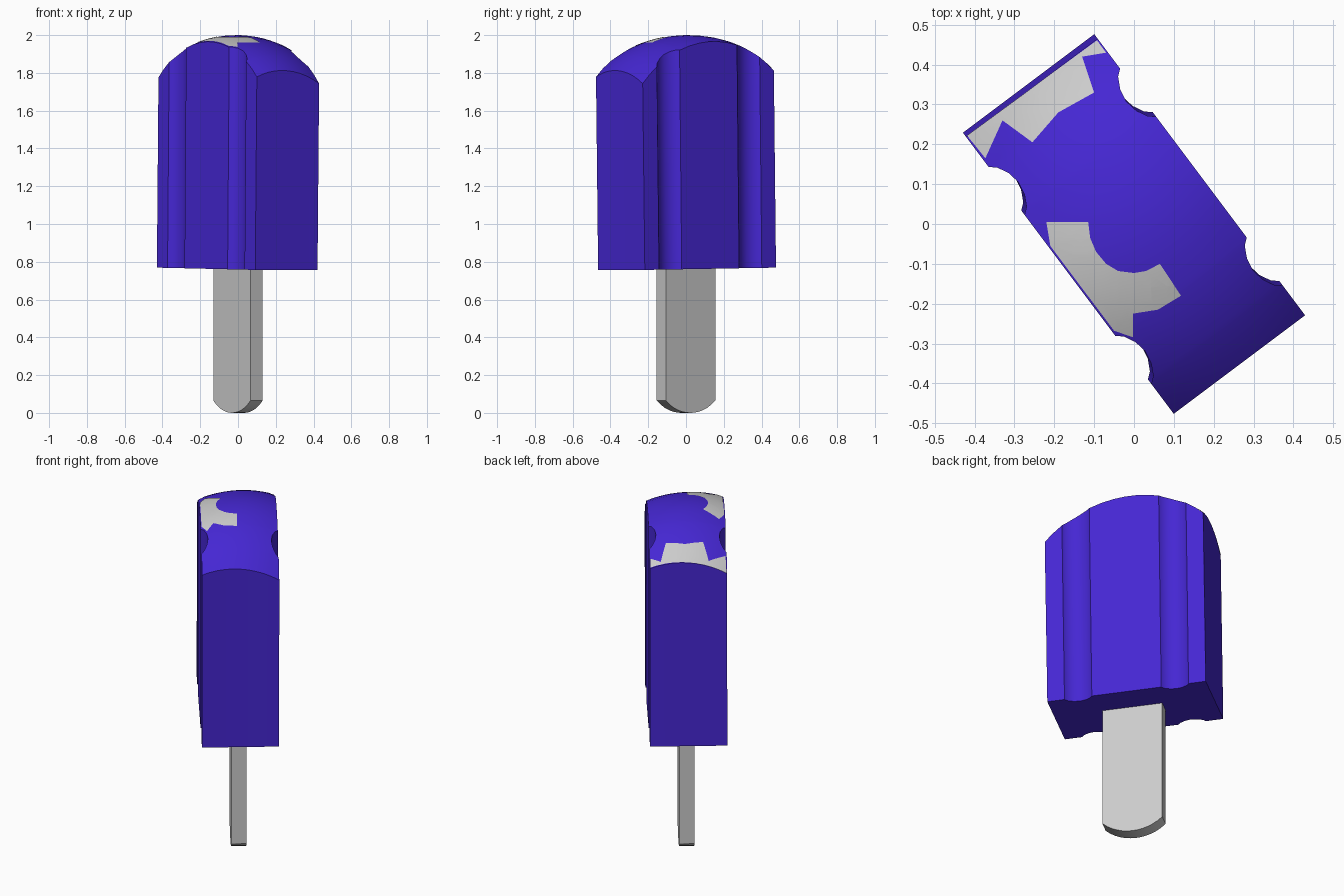
import bpy, bmesh, math
from mathutils import Vector

if "Cube" in bpy.data.objects:
    bpy.data.objects.remove(bpy.data.objects["Cube"])

U = Vector((0.6, -0.8))      # long horizontal axis of the lolly
V = Vector((0.8, 0.6))       # thickness axis
A, B, R = 0.434, 0.206, 0.63
BASE, LEAN = 0.763, 0.014


def world(u, v, z):
    p = U * u + V * v
    return (p.x, p.y, z)


def dome(u, v):
    """Height of the rounded top, slightly leaning and twisted."""
    return 2 - R + math.sqrt(R * R - u * u - v * v) - 0.02 * u - 0.0175 * u * v / (A * B)


def finish(name, bm, colour=None):
    bmesh.ops.recalc_face_normals(bm, faces=bm.faces)
    mesh = bpy.data.meshes.new(name)
    bm.to_mesh(mesh)
    bm.free()
    obj = bpy.data.objects.new(name, mesh)
    bpy.context.collection.objects.link(obj)
    if colour:
        mat = bpy.data.materials.new(name + "_colour")
        mat.diffuse_color = colour
        mat.use_nodes = True
        mat.node_tree.nodes["Principled BSDF"].inputs["Base Color"].default_value = mat.diffuse_color
        mesh.materials.append(mat)
    bpy.ops.object.select_all(action='DESELECT')
    obj.select_set(True)
    bpy.context.view_layer.objects.active = obj
    bpy.ops.object.shade_smooth_by_angle(angle=math.radians(28))
    return obj


# Ice body: grooved outline (u, groove depth), mirrored along the long axis
half = [(0, 0), (0.06, 0), (0.125, 0), (0.19, 0), (0.203, 0.016), (0.232, 0.031),
        (0.265, 0.037), (0.298, 0.031), (0.327, 0.016), (0.34, 0), (0.39, 0), (A, 0)]
columns = [(-u, d) for u, d in reversed(half[1:])] + half
N = 10
bm = bmesh.new()
top, bottom = [], []
for u, d in columns:
    w = B - d
    vs = [w * (2 * j / N - 1) for j in range(N + 1)]
    ut, ub = u + LEAN / 2, u - LEAN / 2
    top.append([bm.verts.new(world(ut, v, dome(ut, v))) for v in vs])
    bottom.append([bm.verts.new(world(ub, v, BASE - LEAN * u)) for v in vs])
for grid in (top, bottom):
    for c0, c1 in zip(grid, grid[1:]):
        for j in range(N):
            bm.faces.new((c0[j], c1[j], c1[j + 1], c0[j + 1]))
for j in (0, N):
    for i in range(len(columns) - 1):
        bm.faces.new((top[i][j], top[i + 1][j], bottom[i + 1][j], bottom[i][j]))
for i in (0, -1):
    for j in range(N):
        bm.faces.new((top[i][j], top[i][j + 1], bottom[i][j + 1], bottom[i][j]))
finish("ice_body", bm, (0.06, 0.02, 0.65, 1))

# Wooden stick: flat bar with an arched lower end
P, Q, SAG = 0.164, 0.04, 0.065
rad = (P * P + SAG * SAG) / (2 * SAG)
profile = [(P, 0.82), (-P, 0.82)]
for k in range(13):
    u = P * (k / 6 - 1)
    profile.append((u, rad - math.sqrt(rad * rad - u * u)))
bm = bmesh.new()
face = bm.faces.new([bm.verts.new(world(u, -Q, z)) for u, z in profile])
ext = bmesh.ops.extrude_face_region(bm, geom=[face])
moved = [g for g in ext["geom"] if isinstance(g, bmesh.types.BMVert)]
bmesh.ops.translate(bm, verts=moved, vec=world(0, 2 * Q, 0))
finish("stick", bm)


# Thin pale patches draped over the dome, outlined in plan
def patch(name, outline):
    bm = bmesh.new()
    bm.faces.new([bm.verts.new((x, y, 0)) for x, y in outline])
    bmesh.ops.triangulate(bm, faces=bm.faces[:])
    for axis in ((1, 0, 0), (0, 1, 0)):
        for k in range(-12, 13):
            bmesh.ops.bisect_plane(bm, geom=bm.verts[:] + bm.edges[:] + bm.faces[:],
                                   plane_co=Vector(axis) * (k * 0.04 + 0.003), plane_no=axis)
    for vert in bm.verts:
        p = vert.co.xy
        vert.co.z = dome(p.dot(U), p.dot(V)) + 0.002
    obj = finish(name, bm)
    if obj.data.polygons[0].normal.z < 0:
        obj.data.flip_normals()


patch("end_patch", [(-0.419, 0.222), (-0.093, 0.461), (-0.07, 0.43), (-0.13, 0.42),
                    (-0.10, 0.33), (-0.19, 0.28), (-0.255, 0.205), (-0.33, 0.26),
                    (-0.373, 0.165)])
patch("side_patch", [(-0.22, 0.005), (-0.115, 0.005), (-0.11, -0.035), (-0.095, -0.07),
                     (-0.07, -0.1), (-0.04, -0.118), (0, -0.123), (0.03, -0.118),
                     (0.065, -0.1), (0.118, -0.18), (0.06, -0.215), (-0.003, -0.225),
                     (-0.003, -0.284), (-0.05, -0.268), (-0.21, -0.055)])
